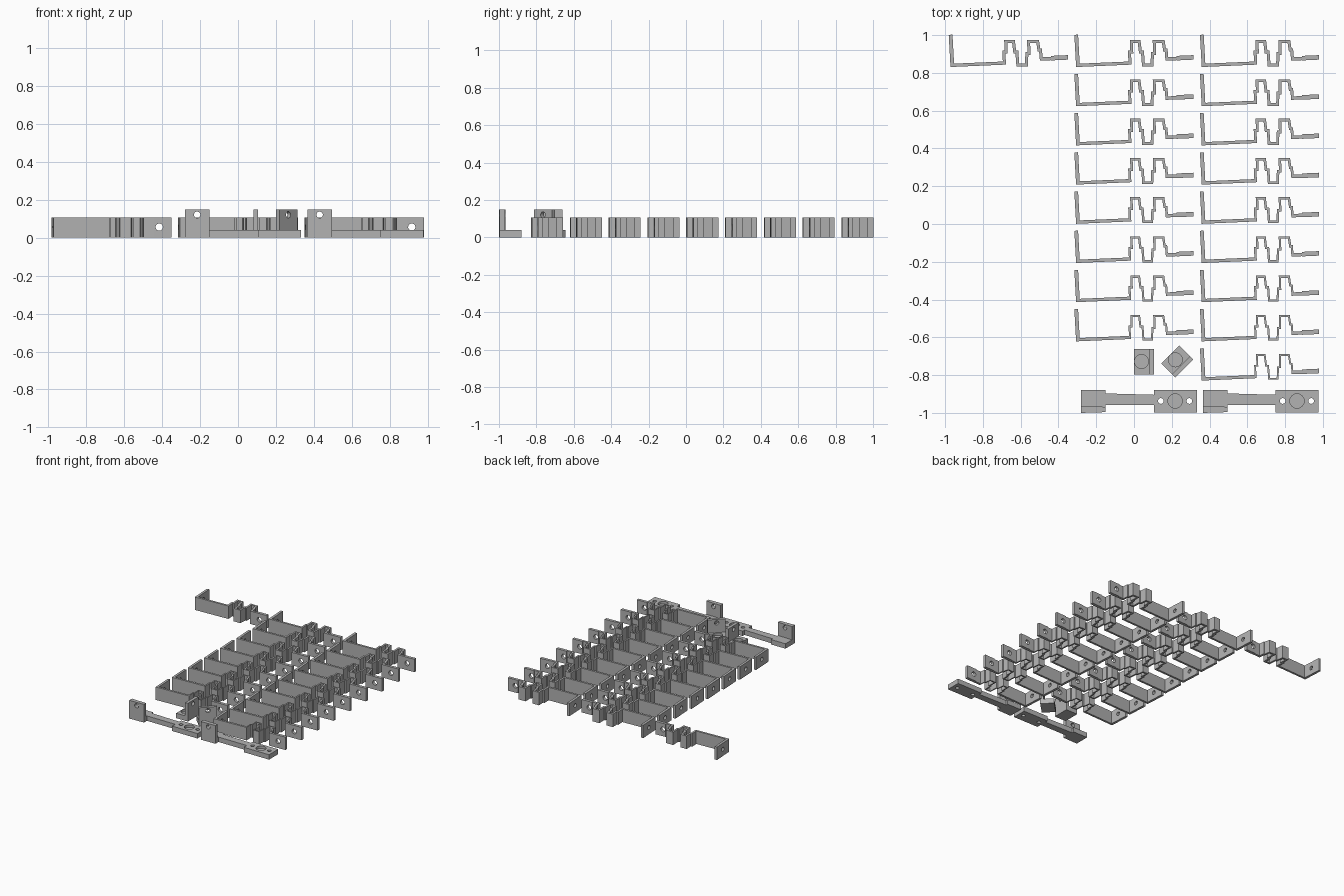
import bpy, bmesh, math
from mathutils import Matrix, Vector

if "Cube" in bpy.data.objects:
    bpy.data.objects.remove(bpy.data.objects["Cube"])

grey = bpy.data.materials.new("matte grey")
grey.diffuse_color = (0.45, 0.45, 0.45, 1)
grey.use_nodes = True
grey.node_tree.nodes["Principled BSDF"].inputs["Base Color"].default_value = grey.diffuse_color


def make(name, bm, matrix=None):
    bmesh.ops.recalc_face_normals(bm, faces=bm.faces)
    if matrix is not None:
        bm.transform(matrix)
    me = bpy.data.meshes.new(name)
    bm.to_mesh(me)
    bm.free()
    me.materials.append(grey)
    ob = bpy.data.objects.new(name, me)
    bpy.context.collection.objects.link(ob)
    return ob


def prism(name, pts, z0, z1, matrix=None):
    bm = bmesh.new()
    f = bm.faces.new([bm.verts.new((x, y, z0)) for x, y in pts])
    g = bmesh.ops.extrude_face_region(bm, geom=[f])["geom"]
    top = [v for v in g if isinstance(v, bmesh.types.BMVert)]
    bmesh.ops.translate(bm, verts=top, vec=(0, 0, z1 - z0))
    return make(name, bm, matrix)


def box(name, x0, x1, y0, y1, z0, z1, matrix=None):
    return prism(name, [(x0, y0), (x1, y0), (x1, y1), (x0, y1)], z0, z1, matrix)


def drill(ob, holes, matrix=None):
    """Cut round holes: (centre, axis, radius, depth)."""
    bm = bmesh.new()
    for c, axis, r, depth in holes:
        rot = {"x": Matrix.Rotation(math.pi / 2, 4, "Y"),
               "y": Matrix.Rotation(math.pi / 2, 4, "X"),
               "z": Matrix()}[axis]
        bmesh.ops.create_cone(bm, cap_ends=True, segments=24, radius1=r, radius2=r,
                              depth=depth, matrix=Matrix.Translation(c) @ rot)
    cutter = make("hole_cutter", bm, matrix)
    cutter.hide_render = True
    mod = ob.modifiers.new("holes", "BOOLEAN")
    mod.object, mod.operation, mod.solver = cutter, "DIFFERENCE", "EXACT"
    dg = bpy.context.evaluated_depsgraph_get()
    me = bpy.data.meshes.new_from_object(ob.evaluated_get(dg))
    ob.modifiers.clear()
    ob.data = me
    bpy.data.objects.remove(cutter)


def ribbon(path, widths):
    """Outline of a bent strip, mitred; one width per segment."""
    p = [Vector(q) for q in path]
    sides = ([], [])
    d = [(b - a).normalized() for a, b in zip(p, p[1:])]
    n = [Vector((-v.y, v.x)) for v in d]
    for i, q in enumerate(p):
        for s, side in zip((0.5, -0.5), sides):
            if i == 0:
                side.append(q + n[0] * s * widths[0])
            elif i == len(p) - 1:
                side.append(q + n[-1] * s * widths[-1])
            else:
                # intersection of the two neighbouring offset lines
                a = q + n[i - 1] * s * widths[i - 1]
                b = q + n[i] * s * widths[i]
                t = (b - a).cross(d[i]) / d[i - 1].cross(d[i])
                side.append(a + d[i - 1] * t)
    return [tuple(v) for v in sides[0] + sides[1][::-1]]


# Spring clips: upright end, long arm, two stepped humps, end tab
PATH = [(-0.306, 0.172), (-0.297, 0.010), (-0.021, 0.022), (-0.024, 0.080),
        (-0.012, 0.080), (-0.014, 0.136), (0.027, 0.136), (0.034, 0.080),
        (0.045, 0.080), (0.050, 0.011), (0.095, 0.011), (0.098, 0.072),
        (0.109, 0.072), (0.107, 0.136), (0.155, 0.136), (0.162, 0.090),
        (0.170, 0.090), (0.174, 0.044), (0.225, 0.046)]
H = 0.105


def clip(x, row):
    t = 0.016 - 0.0008 * row
    at = Matrix.Translation((x, 0.83 - 0.2075 * row, 0))
    widths = [0.020, 0.017] + [t] * (len(PATH) - 4) + [0.018]
    body = prism("spring_clip", ribbon(PATH, widths), 0, H, at)
    drill(body, [((-0.30, 0.09, 0.055), "x", 0.016, 0.1)], at)
    tab = prism("clip_tab", [(0.225, 0.036), (0.315, 0.040), (0.315, 0.064), (0.225, 0.060)],
                0, H, at)
    drill(tab, [((0.25, 0.05, 0.055), "y", 0.019, 0.1)], at)


clip(-0.665, 0)
for row in range(8):
    clip(0, row)
for row in range(9):
    clip(0.665, row)

# Long brackets: heel with upright plate, slim arm, drilled pad
for x0 in (-0.28, 0.365):
    at = Matrix.Translation((x0, -0.94, 0))
    box("bracket_heel", 0, 0.13, -0.028, 0.06, 0, 0.04, at)
    plate = prism("bracket_plate", [(0, -0.06), (0.13, -0.056), (0.13, -0.028), (0, -0.024)],
                  0, 0.148, at)
    drill(plate, [((0.065, -0.04, 0.12), "y", 0.017, 0.2)], at)
    prism("bracket_arm", [(0.13, -0.018), (0.385, -0.018), (0.385, 0.036), (0.13, 0.043)],
          0, 0.04, at)
    pad = box("bracket_pad", 0.385, 0.613, -0.057, 0.06, 0, 0.04, at)
    drill(pad, [((0.422, 0.003, 0.02), "z", 0.015, 0.2),
                ((0.573, 0.003, 0.02), "z", 0.015, 0.2),
                ((0.498, 0.003, 0.05), "z", 0.038, 0.06)], at)

# Small angle blocks: recessed base with drilled upright plate
for x, y, turn in ((0.0525, -0.728, 0), (0.228, -0.728, -45)):
    at = Matrix.Translation((x, y, 0)) @ Matrix.Rotation(math.radians(turn), 4, "Z")
    base = box("angle_base", -0.0525, 0.028, -0.0675, 0.0675, 0, 0.04, at)
    drill(base, [((-0.0125, 0, 0.05), "z", 0.037, 0.06)], at)
    plate = box("angle_plate", 0.028, 0.0525, -0.0675, 0.0675, 0, 0.148, at)
    drill(plate, [((0.04, 0, 0.12), "x", 0.017, 0.2)], at)
